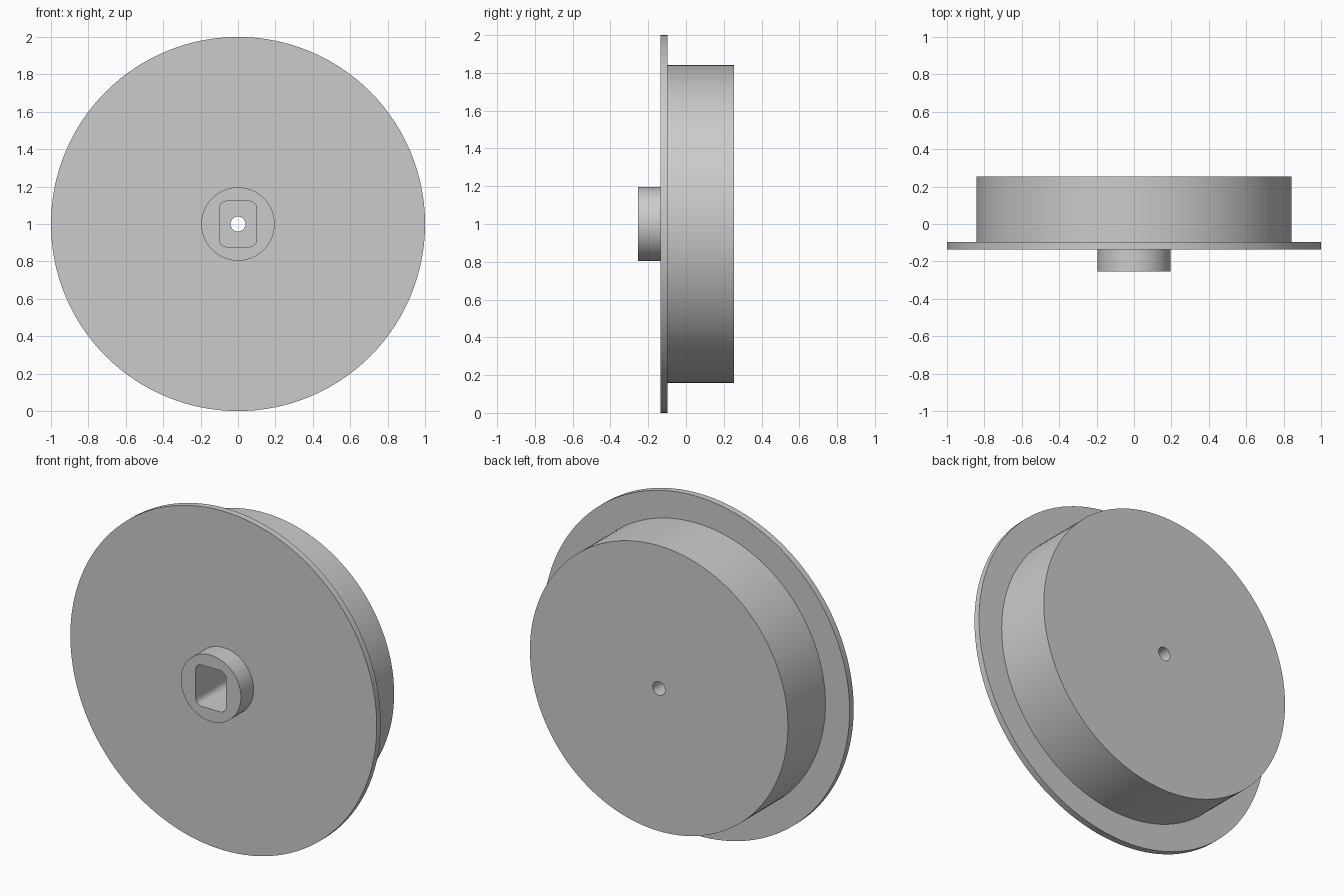
import bpy, bmesh, math
from mathutils import Vector, Matrix

if "Cube" in bpy.data.objects:
    bpy.data.objects.remove(bpy.data.objects["Cube"])

# Plain grey material
grey = bpy.data.materials.new("plain_grey")
grey.use_nodes = True
COLOR = (0.6, 0.6, 0.6, 1)
grey.diffuse_color = COLOR
grey.node_tree.nodes["Principled BSDF"].inputs["Base Color"].default_value = COLOR

SEGMENTS = 128
CENTRE = Vector((0, 0, 1))


def add_object(name, bm):
    bmesh.ops.recalc_face_normals(bm, faces=bm.faces)
    mesh = bpy.data.meshes.new(name)
    bm.to_mesh(mesh)
    bm.free()
    mesh.materials.append(grey)
    obj = bpy.data.objects.new(name, mesh)
    bpy.context.collection.objects.link(obj)
    return obj


def lathe(name, profile):
    """Revolve a closed (radius, y) profile around the wheel axis."""
    bm = bmesh.new()
    rings = []
    for radius, y in profile:
        rings.append([bm.verts.new(CENTRE + Vector((radius * math.cos(a), y, radius * math.sin(a))))
                      for a in (math.tau * i / SEGMENTS for i in range(SEGMENTS))])
    for k, ring in enumerate(rings):
        nxt = rings[(k + 1) % len(rings)]
        for i in range(SEGMENTS):
            j = (i + 1) % SEGMENTS
            bm.faces.new((ring[i], ring[j], nxt[j], nxt[i]))
    return add_object(name, bm)


def rounded_block(name, half_x, half_z, corner, y0, y1):
    """Rounded rectangle in x and z, extruded along y."""
    bm = bmesh.new()
    outline = []
    for q, (sx, sz) in enumerate(((1, 1), (-1, 1), (-1, -1), (1, -1))):
        for s in range(9):
            a = math.pi / 2 * (q + s / 8)
            outline.append(bm.verts.new((sx * (half_x - corner) + corner * math.cos(a), y0,
                                         CENTRE.z + sz * (half_z - corner) + corner * math.sin(a))))
    face = bm.faces.new(outline)
    top = bmesh.ops.extrude_face_region(bm, geom=[face])["geom"]
    bmesh.ops.translate(bm, vec=(0, y1 - y0, 0),
                        verts=[v for v in top if isinstance(v, bmesh.types.BMVert)])
    return add_object(name, bm)


# Hub, flange and drum in one turned body with a through hole
BORE, HUB, FLANGE, DRUM = 0.04, 0.196, 1.0, 0.842
wheel = lathe("flanged_wheel", [
    (BORE, -0.253), (HUB, -0.253), (HUB, -0.135), (FLANGE, -0.135),
    (FLANGE, -0.097), (DRUM, -0.097), (DRUM, 0.253), (BORE, 0.253)])

# Rounded shaft socket sunk into the hub
cutter = rounded_block("socket_cutter", 0.1, 0.122, 0.04, -0.35, 0.1)
cutter.hide_render = True
cut = wheel.modifiers.new("socket", "BOOLEAN")
cut.operation = "DIFFERENCE"
cut.solver = "EXACT"
cut.object = cutter

bpy.context.view_layer.objects.active = wheel
wheel.select_set(True)
bpy.ops.object.modifier_apply(modifier=cut.name)
bpy.data.objects.remove(cutter)

# Smooth round walls, crisp rims
bpy.ops.object.shade_smooth_by_angle(angle=math.radians(30))
